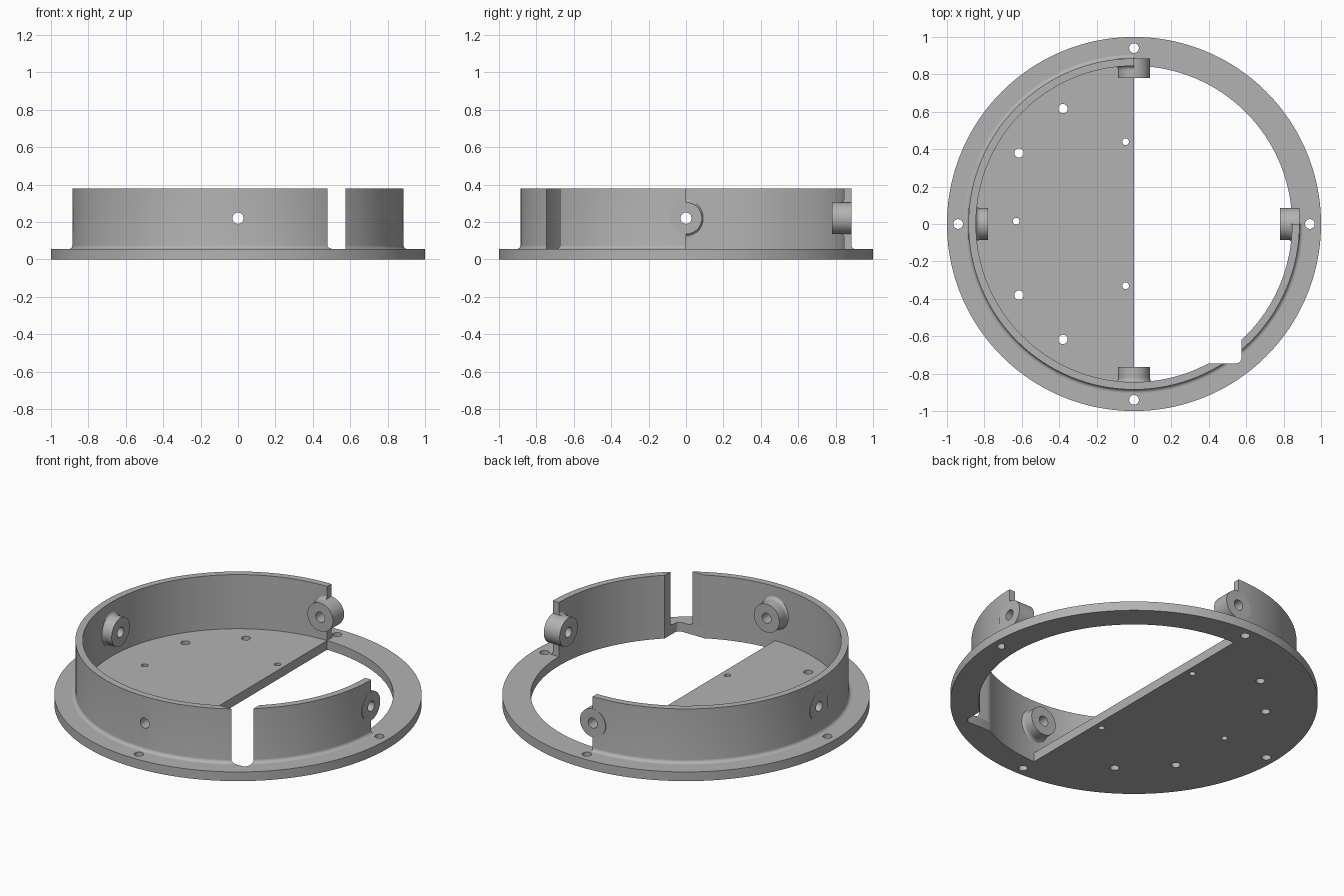
import bpy, bmesh
from math import cos, sin, pi, radians
from mathutils import Matrix, Vector

if "Cube" in bpy.data.objects:
    bpy.data.objects.remove(bpy.data.objects["Cube"])

R_IN, R_WALL, FLOOR, TOP, AXIS = 0.845, 0.885, 0.055, 0.38, 0.22

grey = bpy.data.materials.new("plain grey")
grey.use_nodes = True
grey.diffuse_color = (0.45, 0.45, 0.45, 1)
grey.node_tree.nodes["Principled BSDF"].inputs["Base Color"].default_value = grey.diffuse_color


def make(name, bm, matrix=Matrix()):
    bmesh.ops.recalc_face_normals(bm, faces=bm.faces)
    bm.transform(matrix)
    mesh = bpy.data.meshes.new(name)
    bm.to_mesh(mesh)
    bm.free()
    mesh.materials.append(grey)
    obj = bpy.data.objects.new(name, mesh)
    bpy.context.collection.objects.link(obj)
    return obj


def revolve(name, profile, steps, start=0, sweep=360, matrix=Matrix()):
    """Sweep a closed (radius, height) profile about z, capping open ends."""
    bm = bmesh.new()
    full = sweep == 360
    rings = []
    for i in range(steps if full else steps + 1):
        a = radians(start + sweep * i / steps)
        rings.append([bm.verts.new((r * cos(a), r * sin(a), z)) for r, z in profile])
    n = len(profile)
    for i in range(steps):
        a, b = rings[i], rings[(i + 1) % len(rings)]
        for j in range(n):
            k = (j + 1) % n
            bm.faces.new((a[j], b[j], b[k], a[k]))
    if not full:
        bm.faces.new(rings[0])
        bm.faces.new(rings[-1])
    return make(name, bm, matrix)


def prism(name, outline, z0, z1, matrix=Matrix()):
    """Extrude a flat outline between two heights."""
    bm = bmesh.new()
    face = bm.faces.new([bm.verts.new((x, y, z0)) for x, y in outline])
    ext = bmesh.ops.extrude_face_region(bm, geom=[face])["geom"]
    top = [v for v in ext if isinstance(v, bmesh.types.BMVert)]
    bmesh.ops.translate(bm, verts=top, vec=(0, 0, z1 - z0))
    return make(name, bm, matrix)


def arc(r, start, end, steps, cx=0, cy=0):
    angles = [radians(start + (end - start) * i / steps) for i in range(steps + 1)]
    return [(cx + r * cos(a), cy + r * sin(a)) for a in angles]


def disc(r, steps, cx=0, cy=0):
    return arc(r, 0, 360, steps, cx, cy)[:-1]


def cut(obj, cutters):
    bpy.context.view_layer.objects.active = obj
    for c in cutters:
        c.hide_render = True
        mod = obj.modifiers.new("cut", "BOOLEAN")
        mod.operation, mod.solver, mod.object = "DIFFERENCE", "EXACT", c
        bpy.ops.object.modifier_apply(modifier=mod.name)


# Shared cutter: cable notch with one rounded corner
notch = prism("notch_cutter", [(0.3, -0.5), (0.3, -0.745)]
              + arc(0.03, -90, 0, 6, 0.545, -0.715) + [(0.575, -0.5)], -0.2, 0.6)
cutters = [notch]

# Base plate: round flange with a half-moon opening and screw holes
base = prism("base_plate", disc(1, 256), 0, FLOOR)
opening = prism("opening_cutter", arc(R_IN, -90, 90, 128), -0.2, 0.2)
holes = [(0, 0.94, 0.026), (0, -0.94, 0.026), (0.94, 0, 0.026), (-0.94, 0, 0.026)]
for s in (1, -1):
    holes += [(-0.38, 0.617 * s, 0.025), (-0.615, 0.38 * s, 0.025)]
holes += [(-0.045, 0.44, 0.018), (-0.63, 0.015, 0.018), (-0.045, -0.33, 0.018)]
drills = [prism("drill_cutter", disc(r, 32, x, y), -0.2, 0.2) for x, y, r in holes]
cut(base, [opening, notch] + drills)
cutters += [opening] + drills

# Upright wall: three quarters of a ring with a fillet at its foot
fillet = 0.02
foot = arc(fillet, 180, 270, 6, R_WALL + fillet, FLOOR + fillet)
wall = revolve("wall", [(R_IN, FLOOR), (R_IN, TOP), (R_WALL, TOP)] + foot, 192, 90, 270)
bores = [prism("bore_cutter", disc(0.03, 32), -1.2, 1.2,
               Matrix.Translation((0, 0, AXIS)) @ Matrix.Rotation(pi / 2, 4, ax)) for ax in "XY"]
cut(wall, [notch] + bores)
cutters += bores

# Bosses: direction, inner end, outer end, start and sweep of the flare
parts = [base, wall]
up = Vector((0, 0, 1))
for name, d, inner, outer, start, sweep in (
        ("front", (0, -1, 0), 0.765, 0.87, 0, 360),
        ("right", (-1, 0, 0), 0.78, R_WALL, 0, 360),
        ("back", (0, 1, 0), 0.78, R_WALL, -90, 180),
        ("left", (1, 0, 0), 0.78, R_WALL, 90, 180)):
    out = Vector(d)
    frame = Matrix((up.cross(out), up, out)).transposed().to_4x4()
    frame = Matrix.Translation((0, 0, AXIS)) @ frame
    parts.append(revolve(name + "_boss", [(0.03, inner), (0.085, inner),
                                          (0.085, outer), (0.03, outer)], 64, matrix=frame))
    flare = arc(0.022, 180, 90, 6, 0.107, 0.824)
    parts.append(revolve(name + "_boss_flare", [(0.08, 0.824)] + flare + [(0.08, 0.846)],
                         64, start, sweep, frame))

for c in cutters:
    bpy.data.objects.remove(c)

# Smooth shading on curved faces only
bpy.ops.object.select_all(action="DESELECT")
for p in parts:
    p.select_set(True)
bpy.context.view_layer.objects.active = base
bpy.ops.object.shade_smooth_by_angle(angle=radians(30))
